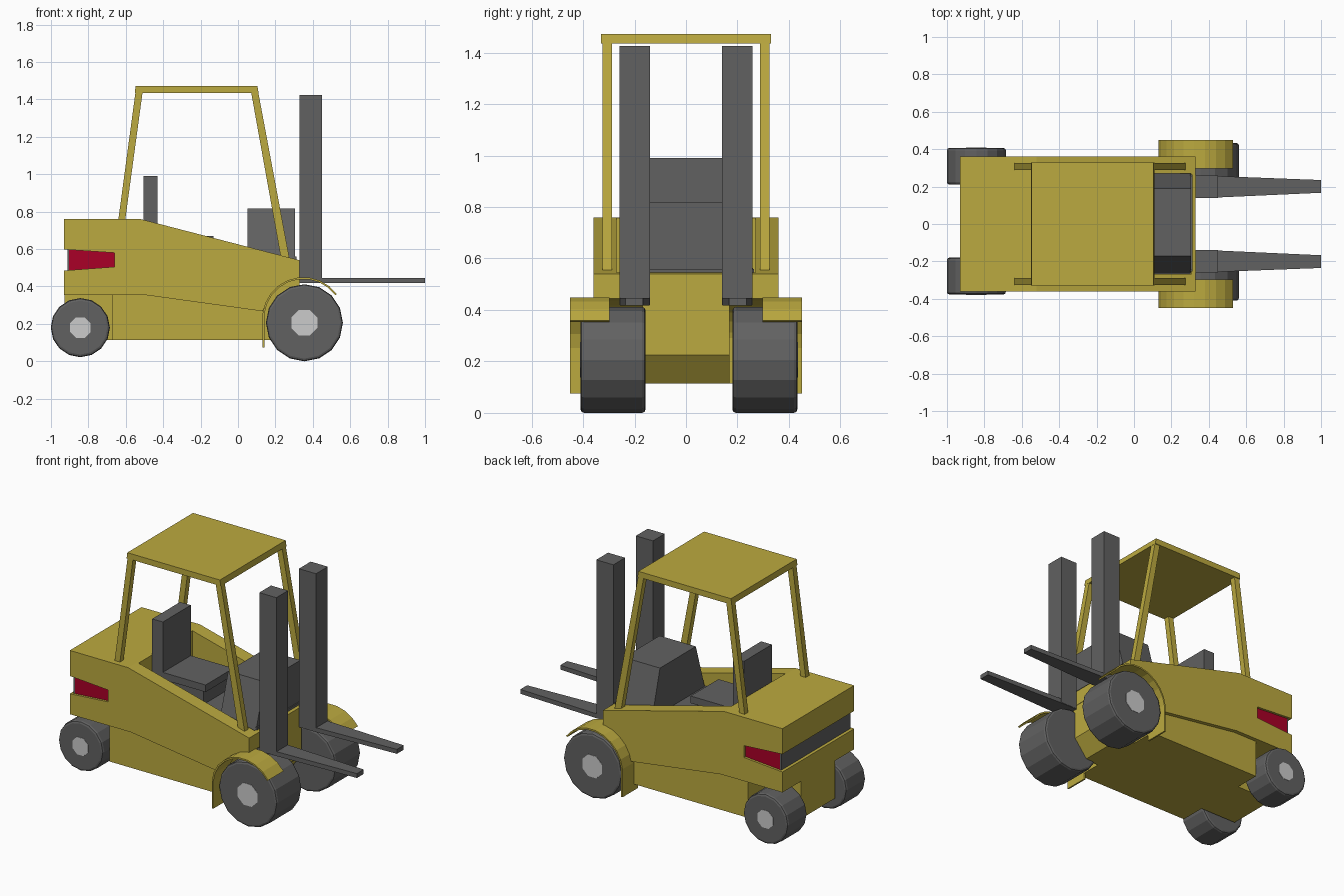
import bpy, bmesh, math

if "Cube" in bpy.data.objects:
    bpy.data.objects.remove(bpy.data.objects["Cube"])


def material(name, color):
    m = bpy.data.materials.new(name)
    m.diffuse_color = (*color, 1)
    m.use_nodes = True
    m.node_tree.nodes["Principled BSDF"].inputs["Base Color"].default_value = m.diffuse_color
    return m


YELLOW = material("yellow_paint", (0.50, 0.40, 0.05))
RED = material("red_lens", (0.40, 0.0, 0.02))
DARK = material("dark_grey", (0.12, 0.12, 0.12))


def loft(name, ring_a, ring_b, mat=None):
    """Closed solid between two matching rings of 3D points."""
    bm = bmesh.new()
    a = [bm.verts.new(p) for p in ring_a]
    b = [bm.verts.new(p) for p in ring_b]
    n = len(a)
    bm.faces.new(a)
    bm.faces.new(b[::-1])
    for i in range(n):
        j = (i + 1) % n
        bm.faces.new((a[j], a[i], b[i], b[j]))
    bmesh.ops.recalc_face_normals(bm, faces=bm.faces[:])
    mesh = bpy.data.meshes.new(name)
    bm.to_mesh(mesh)
    bm.free()
    ob = bpy.data.objects.new(name, mesh)
    bpy.context.collection.objects.link(ob)
    if mat:
        mesh.materials.append(mat)
    return ob


def prism(name, profile, y0, y1, mat=None):
    """Side profile (x, z) extruded across y."""
    return loft(name, [(x, y0, z) for x, z in profile],
                [(x, y1, z) for x, z in profile], mat)


def box(name, x0, x1, y0, y1, z0, z1, mat=None):
    return prism(name, [(x0, z0), (x1, z0), (x1, z1), (x0, z1)], y0, y1, mat)


def rect(x0, x1, y0, y1, z):
    return [(x0, y0, z), (x1, y0, z), (x1, y1, z), (x0, y1, z)]


def arc(cx, cz, r, a0, a1, n):
    steps = [math.radians(a0 + (a1 - a0) * i / n) for i in range(n + 1)]
    return [(cx + r * math.cos(a), cz + r * math.sin(a)) for a in steps]


def wheel(name, x, z, r, y0, y1, hub_r, side):
    bpy.ops.mesh.primitive_cylinder_add(
        vertices=16, radius=r, depth=y1 - y0, location=(x, (y0 + y1) / 2, z),
        rotation=(math.pi / 2, 0, 0))
    tire = bpy.context.object
    tire.name = name
    tire.data.materials.append(DARK)
    bev = tire.modifiers.new("rounded_shoulder", 'BEVEL')
    bev.width, bev.segments, bev.angle_limit = 0.014, 2, math.radians(40)
    # hub disc on the outer side
    bpy.ops.mesh.primitive_cylinder_add(
        vertices=8, radius=hub_r, depth=0.02,
        location=(x, (y1 if side > 0 else y0) - side * 0.008, z),
        rotation=(math.pi / 2, math.radians(22.5), 0))
    bpy.context.object.name = name + "_hub"


# upper body with rear light notch and front wheel arch
body = prism("body", [
    (-0.93, 0.355), (-0.93, 0.485), (-0.66, 0.505), (-0.66, 0.58),
    (-0.93, 0.598), (-0.93, 0.76), (-0.52, 0.76), (0.33, 0.54),
    *arc(0.345, 0.23, 0.215, 94, 170, 6), (-0.5, 0.355)], -0.36, 0.36, YELLOW)

# cockpit opening
cutter = box("cockpit_cutter", -0.51, 0.305, -0.27, 0.27, 0.52, 1.0)
cutter.hide_render = True
mod = body.modifiers.new("cockpit", 'BOOLEAN')
mod.operation, mod.solver, mod.object = 'DIFFERENCE', 'EXACT', cutter
bpy.context.view_layer.objects.active = body
bpy.ops.object.modifier_apply(modifier="cockpit")
bpy.data.objects.remove(cutter)

# lower chassis: wide skirt and narrow core between the wheels
prism("skirt", [(-0.67, 0.115), (0.14, 0.115), (0.14, 0.30), (-0.5, 0.40),
                (-0.67, 0.40)], -0.335, 0.335, YELLOW)
prism("chassis_core", [(-0.928, 0.115), (0.24, 0.115), (0.328, 0.225),
                       (0.328, 0.46), (-0.928, 0.40)], -0.17, 0.17, YELLOW)

# tail lights and grey rear panel
prism("tail_lights", [(-0.908, 0.484), (-0.66, 0.503), (-0.66, 0.582),
                      (-0.908, 0.599)], -0.345, 0.345, RED)
box("rear_panel", -0.912, -0.904, -0.346, 0.346, 0.484, 0.599, DARK)

# cockpit interior
box("cockpit_floor", -0.508, 0.303, -0.268, 0.268, 0.50, 0.53, DARK)
box("seat_base", -0.45, -0.16, -0.12, 0.12, 0.52, 0.63, DARK)
box("seat_cushion", -0.45, -0.13, -0.14, 0.14, 0.625, 0.67, DARK)
box("seat_back", -0.505, -0.43, -0.14, 0.14, 0.53, 0.99, DARK)
loft("dashboard", rect(0.05, 0.305, -0.26, 0.27, 0.525),
     rect(0.05, 0.305, -0.17, 0.19, 0.818), DARK)
box("dashboard_front", 0.30, 0.312, -0.255, 0.265, 0.53, 0.56, DARK)

# overhead guard roof
loft("roof", rect(-0.552, 0.11, -0.33, 0.33, 1.435),
     rect(-0.547, 0.104, -0.33, 0.33, 1.472), YELLOW)

for side, tag in ((-1, "right"), (1, "left")):
    # guard posts
    prism("front_post_" + tag, [(0.23, 0.55), (0.275, 0.55), (0.108, 1.44),
                                (0.07, 1.44)], side * 0.288, side * 0.325, YELLOW)
    prism("rear_post_" + tag, [(-0.64, 0.755), (-0.603, 0.755), (-0.51, 1.44),
                               (-0.548, 1.44)], side * 0.288, side * 0.325, YELLOW)
    # mast and fork
    box("mast_" + tag, 0.33, 0.45, side * 0.14, side * 0.258, 0.42, 1.425, DARK)
    fork = [(0.33, 0.142), (0.45, 0.142), (1.0, 0.167), (1.0, 0.235),
            (0.45, 0.256), (0.33, 0.256)]
    loft("fork_" + tag, [(x, side * y, 0.418) for x, y in fork],
         [(x, side * y, 0.446) for x, y in fork], DARK)
    # front fender with mud flap
    outer = arc(0.35, 0.23, 0.22, 36, 174, 9) + [(0.131, 0.075)]
    inner = arc(0.35, 0.23, 0.21, 36, 174, 9) + [(0.141, 0.075)]
    prism("fender_" + tag, outer + inner[::-1], side * 0.297, side * 0.45, YELLOW)

# wheels
wheel("front_wheel_left", 0.355, 0.206, 0.206, 0.18, 0.433, 0.075, 1)
wheel("front_wheel_right", 0.355, 0.206, 0.206, -0.41, -0.157, 0.075, -1)
wheel("rear_wheel_left", -0.843, 0.18, 0.158, 0.21, 0.407, 0.06, 1)
wheel("rear_wheel_right", -0.843, 0.18, 0.158, -0.377, -0.18, 0.06, -1)
